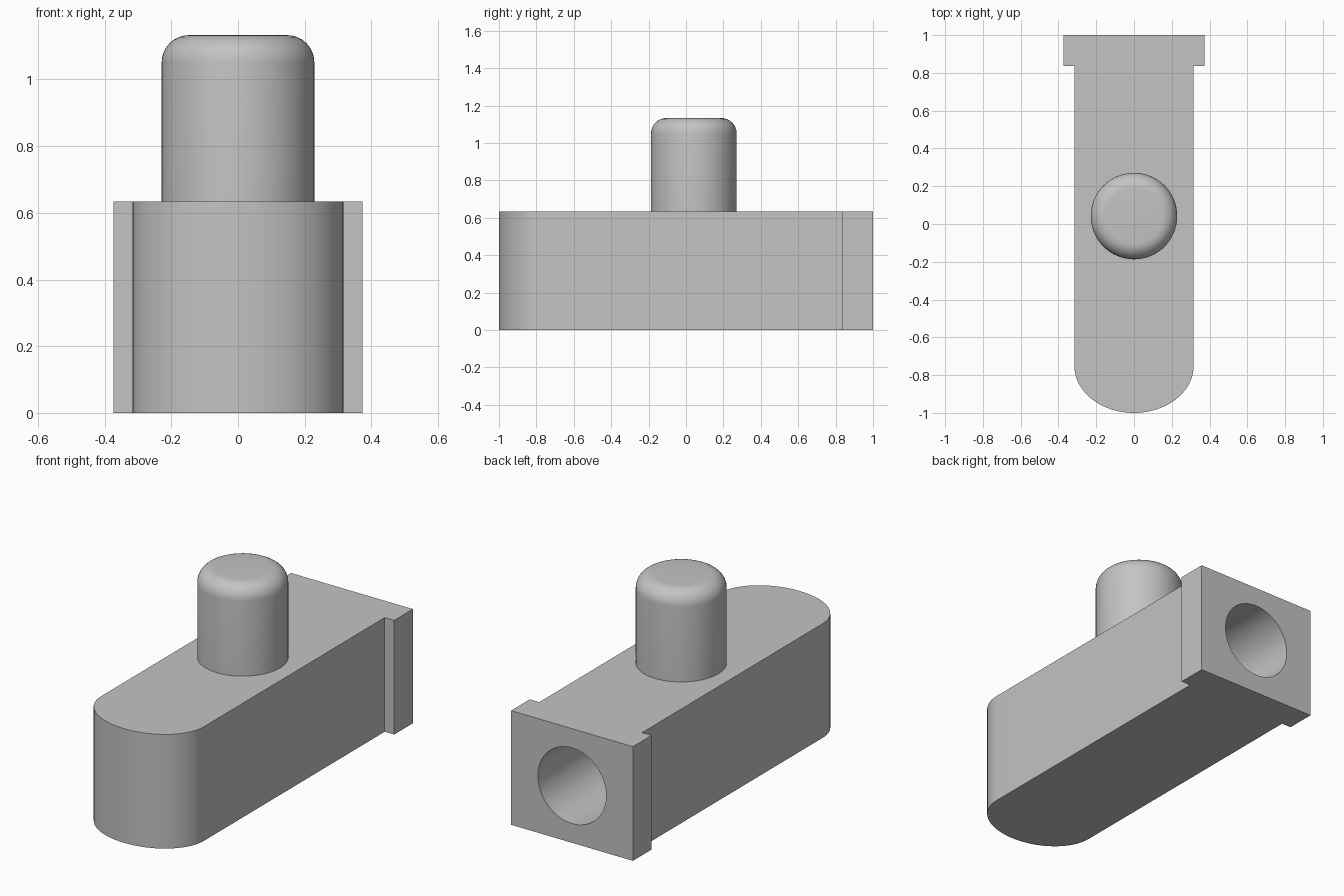
import bpy, bmesh, math
from mathutils import Matrix

if "Cube" in bpy.data.objects:
    bpy.data.objects.remove(bpy.data.objects["Cube"])

grey = bpy.data.materials.new("plain_grey")
grey.diffuse_color = (0.55, 0.55, 0.55, 1)
grey.use_nodes = True
grey.node_tree.nodes["Principled BSDF"].inputs["Base Color"].default_value = grey.diffuse_color

HEIGHT = 0.634       # body height
HALF = 0.316         # body half width
FLANGE = 0.374       # flange half width
FLANGE_Y = 0.836     # front face of the flange
NOSE_Y = -0.75       # where the rounded nose begins


def make_object(name, bm):
    bmesh.ops.recalc_face_normals(bm, faces=bm.faces[:])
    mesh = bpy.data.meshes.new(name)
    bm.to_mesh(mesh)
    bm.free()
    obj = bpy.data.objects.new(name, mesh)
    bpy.context.collection.objects.link(obj)
    mesh.materials.append(grey)
    return obj


def shade(obj):
    bpy.ops.object.select_all(action='DESELECT')
    obj.select_set(True)
    bpy.context.view_layer.objects.active = obj
    bpy.ops.object.shade_smooth_by_angle(angle=math.radians(30))


# Body: plan outline with an elliptical nose and a wider rear flange, extruded up
outline = [(HALF, FLANGE_Y), (FLANGE, FLANGE_Y), (FLANGE, 1),
           (-FLANGE, 1), (-FLANGE, FLANGE_Y), (-HALF, FLANGE_Y)]
STEPS = 40
for i in range(STEPS + 1):
    a = math.pi + math.pi * i / STEPS
    outline.append((HALF * math.cos(a), NOSE_Y + (1 + NOSE_Y) * math.sin(a)))
bm = bmesh.new()
base = bm.faces.new([bm.verts.new((x, y, 0)) for x, y in outline])
top = bmesh.ops.extrude_face_region(bm, geom=[base])["geom"]
bmesh.ops.translate(bm, vec=(0, 0, HEIGHT),
                    verts=[v for v in top if isinstance(v, bmesh.types.BMVert)])
body = make_object("body", bm)

# Round socket bored into the rear face
DEPTH = 0.6
bm = bmesh.new()
bmesh.ops.create_cone(bm, cap_ends=True, segments=64, radius1=0.21, radius2=0.21,
                      depth=DEPTH + 0.1,
                      matrix=Matrix.Translation((0, 1.05 - DEPTH / 2, HEIGHT / 2))
                      @ Matrix.Rotation(math.pi / 2, 4, 'X'))
cutter = make_object("socket_cutter", bm)
cutter.hide_render = True
mod = body.modifiers.new("socket", 'BOOLEAN')
mod.operation = 'DIFFERENCE'
mod.solver = 'EXACT'
mod.object = cutter
bpy.context.view_layer.objects.active = body
bpy.ops.object.modifier_apply(modifier=mod.name)
bpy.data.objects.remove(cutter)
shade(body)

# Peg: cylinder with a filleted top edge, slightly sunk into the body
TOP, SUNK = 1.133, HEIGHT - 0.03
bm = bmesh.new()
bmesh.ops.create_cone(bm, cap_ends=True, segments=64, radius1=0.229, radius2=0.229,
                      depth=TOP - SUNK,
                      matrix=Matrix.Translation((0, 0.042, (TOP + SUNK) / 2)))
rim = [e for e in bm.edges if all(v.co.z > TOP - 0.01 for v in e.verts)]
bmesh.ops.bevel(bm, geom=rim, offset=0.082, segments=8, profile=0.5, affect='EDGES')
shade(make_object("peg", bm))
